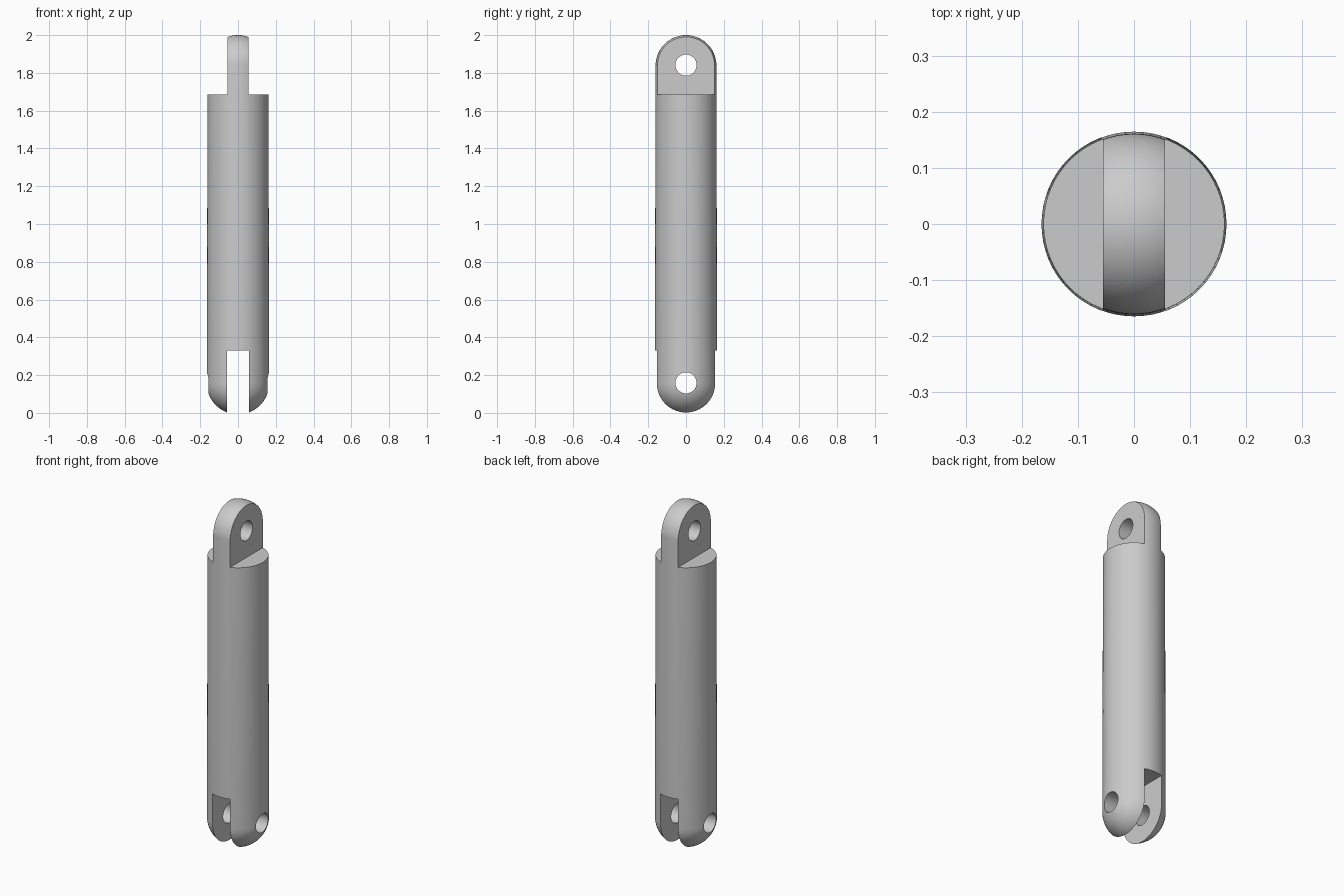
import bpy, bmesh, math
from mathutils import Matrix

if "Cube" in bpy.data.objects:
    bpy.data.objects.remove(bpy.data.objects["Cube"], do_unlink=True)

R_LOW, R_TOP = 0.165, 0.161
LOW_EYE, TOP_EYE = 0.157, 1.839
SLOT_HALF, TONGUE_HALF = 0.057, 0.055
SLOT_TOP, SHOULDER = 0.33, 1.685
HOLE_R = 0.056

grey = bpy.data.materials.new("light grey")
grey.use_nodes = True
colour = (0.6, 0.6, 0.6, 1)
grey.diffuse_color = colour
grey.node_tree.nodes["Principled BSDF"].inputs["Base Color"].default_value = colour


def new_object(name, bm):
    mesh = bpy.data.meshes.new(name)
    bmesh.ops.recalc_face_normals(bm, faces=bm.faces)
    bm.to_mesh(mesh)
    bm.free()
    mesh.materials.append(grey)
    obj = bpy.data.objects.new(name, mesh)
    bpy.context.collection.objects.link(obj)
    return obj


def box(name, x0, x1, z0, z1):
    bm = bmesh.new()
    centre = Matrix.Translation(((x0 + x1) / 2, 0, (z0 + z1) / 2))
    size = Matrix.Diagonal((x1 - x0, 1, z1 - z0, 1))
    bmesh.ops.create_cube(bm, size=1, matrix=centre @ size)
    return new_object(name, bm)


def pin(name, z):
    bm = bmesh.new()
    turn = Matrix.Translation((0, 0, z)) @ Matrix.Rotation(math.pi / 2, 4, "Y")
    bmesh.ops.create_cone(bm, cap_ends=True, segments=48, radius1=HOLE_R,
                          radius2=HOLE_R, depth=1, matrix=turn)
    return new_object(name, bm)


# Rod: a slightly tapered capsule turned around the z axis
STEPS = 16
angles = [math.pi / 2 * i / STEPS for i in range(STEPS + 1)]
profile = [(R_LOW * math.sin(a), LOW_EYE - R_LOW * math.cos(a)) for a in angles]
profile += [(R_TOP * math.cos(a), TOP_EYE + R_TOP * math.sin(a)) for a in angles]
bm = bmesh.new()
verts = [bm.verts.new((r, 0, z)) for r, z in profile]
edges = [bm.edges.new(pair) for pair in zip(verts, verts[1:])]
bmesh.ops.spin(bm, geom=verts + edges, cent=(0, 0, 0), axis=(0, 0, 1),
               angle=2 * math.pi, steps=64)
bmesh.ops.remove_doubles(bm, verts=bm.verts, dist=0.0001)
rod = new_object("link_rod", bm)

# Cutters: fork slot, both sides of the tongue, and the two pin holes
cutters = [
    box("fork_slot_cutter", -SLOT_HALF, SLOT_HALF, -0.5, SLOT_TOP),
    box("left_tongue_cutter", TONGUE_HALF, 0.5, SHOULDER, 2.5),
    box("right_tongue_cutter", -0.5, -TONGUE_HALF, SHOULDER, 2.5),
    pin("lower_hole_cutter", LOW_EYE + 0.002),
    pin("upper_hole_cutter", TOP_EYE + 0.002),
]
bpy.ops.object.select_all(action="DESELECT")
rod.select_set(True)
bpy.context.view_layer.objects.active = rod
for cutter in cutters:
    cut = rod.modifiers.new(cutter.name, "BOOLEAN")
    cut.operation = "DIFFERENCE"
    cut.solver = "EXACT"
    cut.object = cutter
    bpy.ops.object.modifier_apply(modifier=cut.name)
    bpy.data.objects.remove(cutter, do_unlink=True)

bpy.ops.object.shade_smooth_by_angle(angle=math.radians(30))
